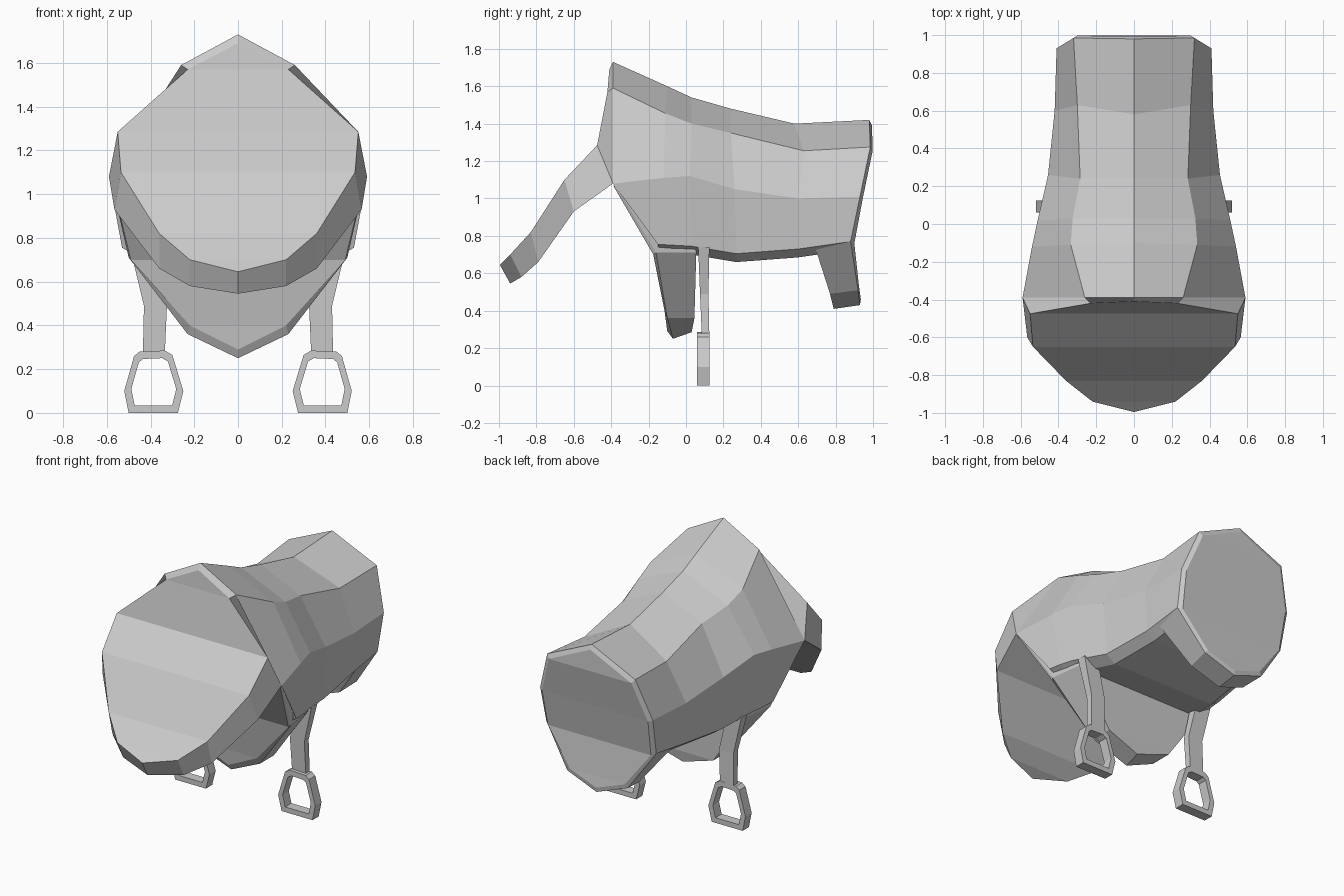
import bpy
import bmesh

default_cube = bpy.data.objects.get("Cube")
if default_cube:
    bpy.data.objects.remove(default_cube, do_unlink=True)

# Single plain grey finish
grey = bpy.data.materials.new("plain_grey")
grey.use_nodes = True
colour = (0.6, 0.6, 0.6, 1)
grey.diffuse_color = colour
grey.node_tree.nodes["Principled BSDF"].inputs["Base Color"].default_value = colour


def loft(name, rings, joined=False):
    """Skin a row of equal-length closed rings; ends are capped unless joined."""
    mesh = bpy.data.meshes.new(name)
    bm = bmesh.new()
    rows = [[bm.verts.new(point) for point in ring] for ring in rings]
    pairs = list(zip(rows, rows[1:]))
    if joined:
        pairs.append((rows[-1], rows[0]))
    for first, second in pairs:
        for i in range(len(first)):
            j = (i + 1) % len(first)
            bm.faces.new((first[i], first[j], second[j], second[i]))
    bmesh.ops.remove_doubles(bm, verts=bm.verts[:], dist=0.0005)
    bmesh.ops.holes_fill(bm, edges=bm.edges[:], sides=0)
    bmesh.ops.recalc_face_normals(bm, faces=bm.faces[:])
    bm.to_mesh(mesh)
    bm.free()
    mesh.materials.append(grey)
    obj = bpy.data.objects.new(name, mesh)
    bpy.context.collection.objects.link(obj)
    return obj


def mirrored_ring(half):
    """Complete a half ring running from centre line to centre line."""
    return list(half) + [(-x, y, z) for x, y, z in reversed(half)]


def slab_ring(edge_points):
    """Run the rim points back to the centre line at both ends."""
    front, back = edge_points[0], edge_points[-1]
    half = [(0, front[1], front[2]), *edge_points, (0, back[1], back[2])]
    return mirrored_ring(half)


def body_ring(ridge, shoulder, flank, hem):
    """Cross-section from the ridge over the flank and under the belly."""
    belly_z = hem[2] - 0.045
    half = [ridge, shoulder, flank, hem,
            (hem[0] * 0.85, hem[1], belly_z), (0, hem[1], belly_z)]
    return mirrored_ring(half)


# Body cover: ridge, shoulder, flank and hem at each station
body_stations = [
    ((0, -0.39, 1.73), (0.26, -0.39, 1.59), (0.59, -0.39, 1.08), (0.53, -0.15, 0.755)),
    ((0, -0.1, 1.6), (0.335, -0.11, 1.455), (0.54, -0.12, 1.11), (0.52, -0.06, 0.75)),
    ((0, 0.03, 1.54), (0.325, 0.03, 1.4), (0.51, 0.02, 1.12), (0.5, 0.03, 0.745)),
    ((0, 0.24, 1.48), (0.285, 0.24, 1.35), (0.455, 0.26, 1.05), (0.44, 0.27, 0.705)),
    ((0, 0.58, 1.4), (0.3, 0.63, 1.255), (0.42, 0.6, 1), (0.405, 0.6, 0.73)),
    ((0, 0.98, 1.42), (0.32, 0.985, 1.275), (0.41, 0.93, 1.01), (0.4, 0.88, 0.77)),
]
loft("body_cover", [body_ring(*station) for station in body_stations])

# Chest plate: front rim and back rim, from the top downwards
chest_stations = [
    ((0, -0.41, 1.69), (0, -0.39, 1.73)),
    ((0.23, -0.42, 1.57), (0.26, -0.39, 1.59)),
    ((0.55, -0.475, 1.285), (0.59, -0.39, 1.08)),
    ((0.535, -0.65, 1.1), (0.565, -0.6, 0.93)),
    ((0.36, -0.83, 0.82), (0.36, -0.79, 0.66)),
    ((0.22, -0.94, 0.7), (0.22, -0.88, 0.58)),
    ((0, -0.995, 0.645), (0, -0.94, 0.545)),
]
loft("chest_plate", [slab_ring(station) for station in chest_stations])

# Foreleg guard hanging below the front of the body
foreleg_stations = [
    ((0.58, -0.39, 1.07), (0.58, -0.37, 1.06), (0.48, 0.05, 0.9)),
    ((0.49, -0.175, 0.7), (0.5, -0.16, 0.71), (0.47, 0.055, 0.71)),
    ((0.22, -0.115, 0.4), (0.23, -0.1, 0.36), (0.23, 0.045, 0.36)),
    ((0, -0.1, 0.29), (0, -0.07, 0.25), (0, 0.03, 0.285)),
]
loft("foreleg_guard", [slab_ring(station) for station in foreleg_stations])

# Rump plate closing the back and dropping below the hem
rump_stations = [
    ((0, 0.9, 1.36), (0, 0.98, 1.42), (0, 0.995, 1.39)),
    ((0.29, 0.85, 1.2), (0.32, 0.985, 1.275), (0.3, 0.997, 1.25)),
    ((0.37, 0.8, 1), (0.41, 0.93, 1.01), (0.385, 0.945, 1)),
    ((0.39, 0.69, 0.74), (0.4, 0.88, 0.77), (0.375, 0.9, 0.76)),
    ((0.2, 0.77, 0.49), (0.22, 0.92, 0.51), (0.2, 0.925, 0.53)),
    ((0, 0.79, 0.41), (0, 0.93, 0.43), (0, 0.935, 0.46)),
]
loft("rump_plate", [slab_ring(station) for station in rump_stations])

# Stirrup outline in x and z; the opening is the same outline scaled inwards
stirrup_outline = [(0.3, 0.265), (0.335, 0.285), (0.45, 0.28), (0.475, 0.26),
                   (0.52, 0.1), (0.5, 0), (0.275, 0), (0.25, 0.1)]
centre_x, centre_z, opening = 0.385, 0.14, 0.76
stirrup_front, stirrup_back = 0.06, 0.125

# Strap levels: height, inner x, outer x, front y, back y
strap_levels = [(0.26, 0.335, 0.435, 0.085, 0.125),
                (0.49, 0.325, 0.43, 0.075, 0.12),
                (0.74, 0.385, 0.49, 0.065, 0.125)]

for side, label in ((1, "left"), (-1, "right")):
    rings = []
    for x, z in stirrup_outline:
        inner_x = centre_x + (x - centre_x) * opening
        inner_z = centre_z + (z - centre_z) * opening
        rings.append([(side * x, stirrup_front, z), (side * x, stirrup_back, z),
                      (side * inner_x, stirrup_back, inner_z),
                      (side * inner_x, stirrup_front, inner_z)])
    loft(label + "_stirrup", rings, joined=True)

    loft(label + "_stirrup_strap",
         [[(side * inner, front, z), (side * outer, front, z),
           (side * outer, back, z), (side * inner, back, z)]
          for z, inner, outer, front, back in strap_levels])
